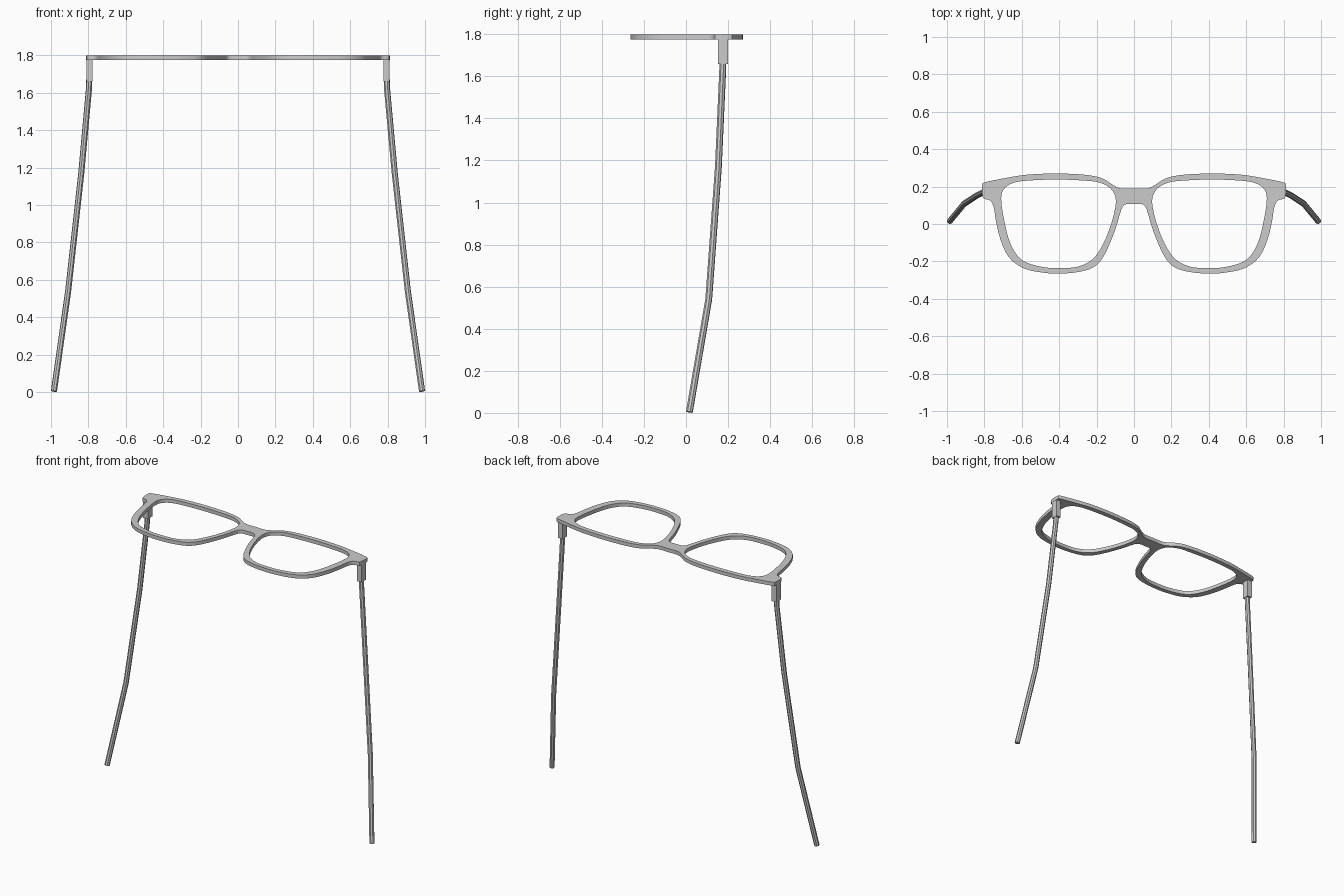
import bpy
from mathutils import Vector

if "Cube" in bpy.data.objects:
    bpy.data.objects.remove(bpy.data.objects["Cube"])


def smooth_loop(pts, steps=3):
    """Closed Catmull-Rom curve through the given 2D points."""
    p = [Vector(q) for q in pts]
    n, out = len(p), []
    for i in range(n):
        a, b, c, d = p[i - 1], p[i], p[(i + 1) % n], p[(i + 2) % n]
        for s in range(steps):
            t = s / steps
            out.append(0.5 * (2 * b + (c - a) * t + (2 * a - 5 * b + 4 * c - d) * t * t
                              + (3 * b - a - 3 * c + d) * t ** 3))
    return out


def add_poly(curve, pts, cyclic):
    sp = curve.splines.new('POLY')
    sp.points.add(len(pts) - 1)
    for sp_pt, q in zip(sp.points, pts):
        sp_pt.co = (q[0], q[1], q[2] if len(q) > 2 else 0, 1)
    sp.use_cyclic_u = cyclic


def to_mesh(name, curve, z=0.0):
    ob = bpy.data.objects.new(name, curve)
    bpy.context.collection.objects.link(ob)
    ob.location.z = z
    bpy.ops.object.select_all(action='DESELECT')
    ob.select_set(True)
    bpy.context.view_layer.objects.active = ob
    bpy.ops.object.convert(target='MESH')
    bpy.ops.object.shade_smooth_by_angle()


# Front frame: right half of the outline, from bridge top round to bridge bottom
outer = [(0.07, 0.19), (0.115, 0.21), (0.165, 0.242), (0.25, 0.262), (0.41, 0.27),
         (0.57, 0.264), (0.68, 0.247), (0.79, 0.225), (0.812, 0.21), (0.81, 0.147),
         (0.795, 0.133), (0.768, 0.125), (0.75, 0.09), (0.738, 0.015), (0.715, -0.08),
         (0.67, -0.177), (0.59, -0.237), (0.487, -0.26), (0.40, -0.265), (0.30, -0.257),
         (0.21, -0.228), (0.155, -0.16), (0.10, -0.03), (0.067, 0.08), (0.042, 0.106)]
# Lens opening
hole = [(0.10, 0.145), (0.125, 0.19), (0.18, 0.22), (0.25, 0.231), (0.41, 0.238),
        (0.57, 0.232), (0.65, 0.218), (0.695, 0.187), (0.71, 0.14), (0.70, 0.05),
        (0.67, -0.08), (0.63, -0.16), (0.58, -0.204), (0.487, -0.23), (0.40, -0.236),
        (0.30, -0.228), (0.22, -0.187), (0.165, -0.107), (0.122, 0.0), (0.10, 0.09)]

frame = bpy.data.curves.new("front_frame", 'CURVE')
frame.dimensions = '2D'
frame.fill_mode = 'BOTH'
frame.extrude = 0.012
full = outer + [(0, 0.107)] + [(-x, y) for x, y in reversed(outer)] + [(0, 0.19)]
add_poly(frame, smooth_loop(full), True)
for s in (1, -1):
    add_poly(frame, smooth_loop([(s * x, y) for x, y in hole]), True)
to_mesh("front_frame", frame, 1.788)

# Hinge blocks and bent temple arms
path = [(0.794, 0.176, 1.70), (0.797, 0.174, 1.62), (0.838, 0.154, 1.17),
        (0.908, 0.108, 0.54), (0.984, 0.016, 0.004)]
for s, side in ((1, "right"), (-1, "left")):
    bpy.ops.mesh.primitive_cube_add(size=1, location=(s * 0.794, 0.176, 1.72))
    block = bpy.context.object
    block.name = side + "_hinge_block"
    block.scale = (0.034, 0.048, 0.122)
    arm = bpy.data.curves.new(side + "_temple_arm", 'CURVE')
    arm.dimensions = '3D'
    arm.bevel_depth = 0.0165
    arm.bevel_resolution = 2
    arm.use_fill_caps = True
    add_poly(arm, [(s * x, y, z) for x, y, z in path], False)
    to_mesh(side + "_temple_arm", arm)
